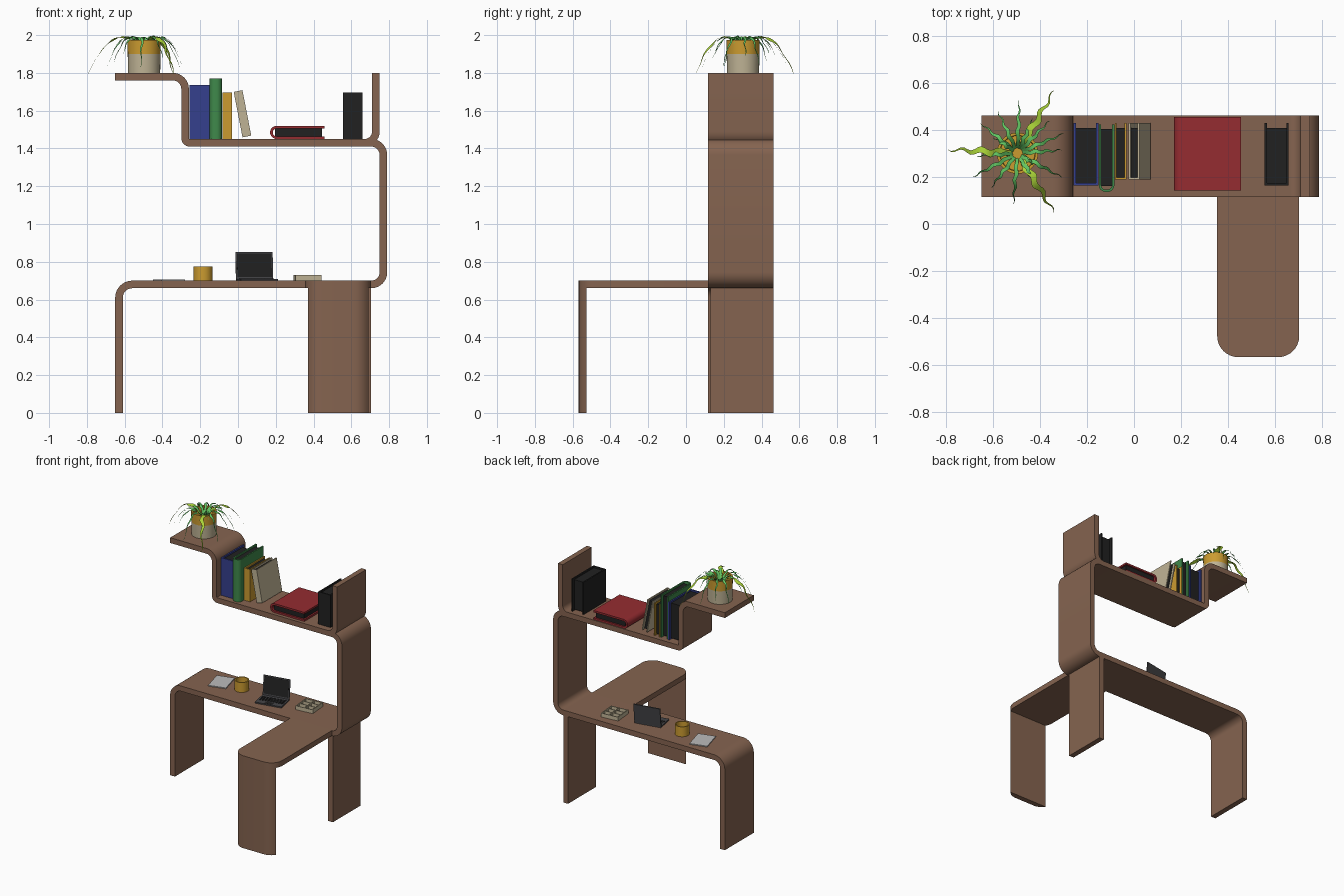
import bpy, bmesh, math, random
from mathutils import Vector, Matrix

if "Cube" in bpy.data.objects:
    bpy.data.objects.remove(bpy.data.objects["Cube"])

random.seed(4)


def mat(name, r, g, b):
    m = bpy.data.materials.new(name)
    m.diffuse_color = (r, g, b, 1)
    m.use_nodes = True
    m.node_tree.nodes["Principled BSDF"].inputs["Base Color"].default_value = m.diffuse_color
    return m


WOOD = mat("wood", .235, .127, .08)
BLUE = mat("blue", .035, .05, .27)
GREEN = mat("green", .05, .25, .07)
YELLOW = mat("yellow", .6, .33, .03)
CREAM = mat("cream", .52, .45, .30)
BLACK = mat("black", .015, .015, .015)
RED = mat("red", .3, .025, .03)
GREY = mat("grey", .06, .06, .065)
PAPER = mat("paper", .5, .5, .5)
LEAF = mat("leaf", .12, .55, .12)
LIME = mat("lime", .4, .65, .04)


def finish(name, bm, m, angle=35):
    bmesh.ops.recalc_face_normals(bm, faces=bm.faces)
    me = bpy.data.meshes.new(name)
    bm.to_mesh(me)
    bm.free()
    for p in me.polygons:
        p.use_smooth = True
    me.set_sharp_from_angle(angle=math.radians(angle))
    me.materials.append(m)
    ob = bpy.data.objects.new(name, me)
    bpy.context.collection.objects.link(ob)
    return ob


def prism(name, outline, lo, hi, axis, m):
    bm = bmesh.new()
    vs = [bm.verts.new((u, lo, v) if axis == 'y' else (u, v, lo)) for u, v in outline]
    f = bm.faces.new(vs)
    new = bmesh.ops.extrude_face_region(bm, geom=[f])['geom']
    d = (0, hi - lo, 0) if axis == 'y' else (0, 0, hi - lo)
    bmesh.ops.translate(bm, vec=d, verts=[g for g in new if isinstance(g, bmesh.types.BMVert)])
    return finish(name, bm, m)


def fillet(pts, radii, n=8):
    """Round the inner corners of an open path."""
    P = [Vector(p) for p in pts]
    out = [P[0]]
    for a, p, b, r in zip(P, P[1:], P[2:], radii):
        if r == 0:
            out.append(p)
            continue
        d1, d2 = (a - p).normalized(), (b - p).normalized()
        c = p + (d1 + d2) * r
        for i in range(n + 1):
            t = i / n * math.pi / 2
            out.append(c - d2 * r * math.cos(t) - d1 * r * math.sin(t))
    return out + [P[-1]]


def ribbon(name, pts, radii, th, lo, hi, axis, m):
    """Bent board: path with thickness, extruded along an axis."""
    P = fillet(pts, radii)
    L, R = [], []
    for i, p in enumerate(P):
        a = (p - P[i - 1]).normalized() if i else (P[1] - p).normalized()
        b = (P[i + 1] - p).normalized() if i < len(P) - 1 else a
        t = (a + b).normalized()
        n = Vector((-t.y, t.x)) * (th / 2 / t.dot(a))
        L.append(p + n)
        R.append(p - n)
    return prism(name, L + R[::-1], lo, hi, axis, m)


def box(name, x0, x1, y0, y1, z0, z1, m):
    return prism(name, [(x0, y0), (x1, y0), (x1, y1), (x0, y1)], z0, z1, 'z', m)


def lathe(name, prof, cx, cy, m, n=32):
    bm = bmesh.new()
    vs = [bm.verts.new((cx + r, cy, z)) for r, z in prof]
    es = [bm.edges.new(e) for e in zip(vs, vs[1:])]
    bmesh.ops.spin(bm, geom=vs + es, cent=(cx, cy, 0), axis=(0, 0, 1), angle=2 * math.pi, steps=n)
    bmesh.ops.remove_doubles(bm, verts=bm.verts, dist=1e-5)
    return finish(name, bm, m)


def place(obs, M):
    for o in obs:
        o.data.transform(M)


# Bent-board desk, side, shelf and top step in one ribbon
Y0, Y1 = .116, .463
ribbon("desk_and_shelf_board",
       [(-.63, 0), (-.63, .68), (.77, .68), (.77, 1.43), (-.28, 1.43), (-.28, 1.78), (-.65, 1.78)],
       [.07, .065, .065, .025, .065], .04, Y0, Y1, 'y', WOOD)
ribbon("shelf_end_upright", [(.6, 1.43), (.73, 1.43), (.73, 1.80)], [.06], .04, Y0, Y1, 'y', WOOD)
box("right_leg", .665, .705, .13, Y1, 0, .67, WOOD)

# Desk return with rounded front corners and its front leg
plan = fillet([(.355, .13), (.355, -.568), (.705, -.568), (.705, .13)], [.09, .09])
prism("desk_return", plan, .66, .70, 'z', WOOD)
leg = [(.37, -.528)] + [p for p in plan if p[1] < -.53] + [(.69, -.528)]
prism("front_leg", leg, 0, .662, 'z', WOOD)


# Standing books: U-shaped cover around a dark page block
def book(name, x0, x1, y0, y1, h, m, r=0, th=.01, z=1.45):
    k = th / 2
    c = ribbon(name + "_cover", [(x0 + k, y1), (x0 + k, y0 + k), (x1 - k, y0 + k), (x1 - k, y1)],
               [r, r], th, z, z + h, 'z', m)
    p = box(name + "_pages", x0 + th * .8, x1 - th * .8, y0 + th + r * .6, y1 - .02, z + .008, z + h - .012, BLACK)
    return [c, p]


book("blue_book", -.258, -.152, .165, .43, .285, BLUE)
book("green_book", -.15, -.084, .137, .425, .32, GREEN, r=.024)
book("yellow_book", -.082, -.032, .19, .43, .245, YELLOW, th=.008)
lean = book("leaning_book", 0, .047, .19, .43, .245, CREAM, th=.008, z=0)
place(lean, Matrix.Translation((.024, 0, 1.459)) @ Matrix.Rotation(math.radians(-11), 4, 'Y'))
book("black_book", .557, .66, .165, .43, .245, BLACK)

# Red book lying flat, spine to the left
ribbon("red_book_cover", [(.457, 1.4575), (.177, 1.4575), (.177, 1.5125), (.457, 1.5125)],
       [.027, .027], .014, .142, .457, 'y', RED)
box("red_book_pages", .195, .445, .155, .445, 1.462, 1.508, BLACK)

# Mug
lathe("mug", [(0, .70), (.05, .70), (.05, .775), (.042, .775), (.042, .71), (0, .71)], -.185, .31, YELLOW)

# Laptop, slightly turned
parts = [box("laptop_base", -.1, .1, -.14, 0, 0, .009, GREY)]
lid = box("laptop_lid", -.1, .1, -.008, 0, 0, .145, GREY)
screen = box("laptop_screen", -.093, .093, -.0095, -.007, .012, .138, BLACK)
place([lid, screen], Matrix.Translation((0, 0, .006)) @ Matrix.Rotation(math.radians(-7), 4, 'X'))
for r in range(4):
    for c in range(10):
        x, y = -.088 + c * .018, -.03 - r * .017
        parts.append(box("laptop_key", x, x + .014, y - .013, y, .008, .011, BLACK))
parts.append(box("laptop_touchpad", -.03, .03, -.132, -.102, .008, .0096, BLACK))
place(parts + [lid, screen], Matrix.Translation((.087, .335, .70)) @ Matrix.Rotation(math.radians(11), 4, 'Z'))

# Notepad
pad = box("notepad", -.065, .065, -.087, .087, 0, .007, PAPER)
place([pad], Matrix.Translation((-.365, .322, .70)) @ Matrix.Rotation(math.radians(15), 4, 'Z'))

# Desk tray with dividers
tray = [box("tray_floor", -.068, .068, -.07, .07, 0, .008, CREAM)]
for x in (-.068, 0, .062):
    tray.append(box("tray_wall", x, x + .006, -.07, .07, 0, .03, CREAM))
for y in (-.07, -.025, .02, .064):
    tray.append(box("tray_divider", -.068, .068, y, y + .006, 0, .029, CREAM))
place(tray, Matrix.Translation((.367, .33, .70)) @ Matrix.Rotation(math.radians(5), 4, 'Z'))

# Plant pot in two colours
PX, PY = -.497, .302
lathe("pot_base", [(0, 1.80), (.085, 1.80), (.087, 1.90)], PX, PY, CREAM)
lathe("pot_band", [(.087, 1.90), (.088, 1.975), (.076, 1.975), (.074, 1.94), (0, 1.94)], PX, PY, YELLOW)


# Arching leaves
def blade(name, tx, ty, tz, w, wave, m, n=20):
    bm = bmesh.new()
    d = Vector((tx - PX, ty - PY))
    length, d = d.length, d.normalized()
    s = Vector((-d.y, d.x))
    rows = []
    for i in range(n + 1):
        t = i / n
        z = (1 - t) ** 2 * 1.93 + 2 * t * (1 - t) * (2.095 + (1.8 - tz) * .3) + t * t * tz
        c = Vector((PX, PY)) + d * (.015 + (length - .015) * t) + s * math.sin(t * 22) * wave * min(1, 3 * t)
        h = w / 2 * (.45 + .55 * math.sin(math.pi * min(1, t * 1.1 + .1))) * (1 - t ** 4) + .0008
        tilt = .4 * math.sin(t * 15)
        rows.append([bm.verts.new((c.x + s.x * h * k, c.y + s.y * h * k, min(2, z + h * k * tilt))) for k in (-1, 1)])
    for a, b in zip(rows, rows[1:]):
        bm.faces.new((a[0], a[1], b[1], b[0]))
    finish(name, bm, m, 80)


for x, y in ((-.795, .318), (-.34, .57), (-.342, .05)):
    blade("long_leaf", x, y, 1.793, .028, .008, LIME)
for x, y, z in ((-.69, .20, 1.84), (-.49, .53, 1.85), (-.58, .48, 1.88), (-.655, .43, 1.86), (-.30, .385, 1.85),
                (-.31, .315, 1.89), (-.31, .20, 1.83), (-.515, .085, 1.83), (-.40, .14, 1.88), (-.61, .155, 1.9),
                (-.67, .29, 1.9), (-.36, .44, 1.9), (-.43, .45, 1.92), (-.60, .37, 1.93), (-.42, .25, 1.95)):
    blade("short_leaf", x, y, z, .016, .004, LEAF)
